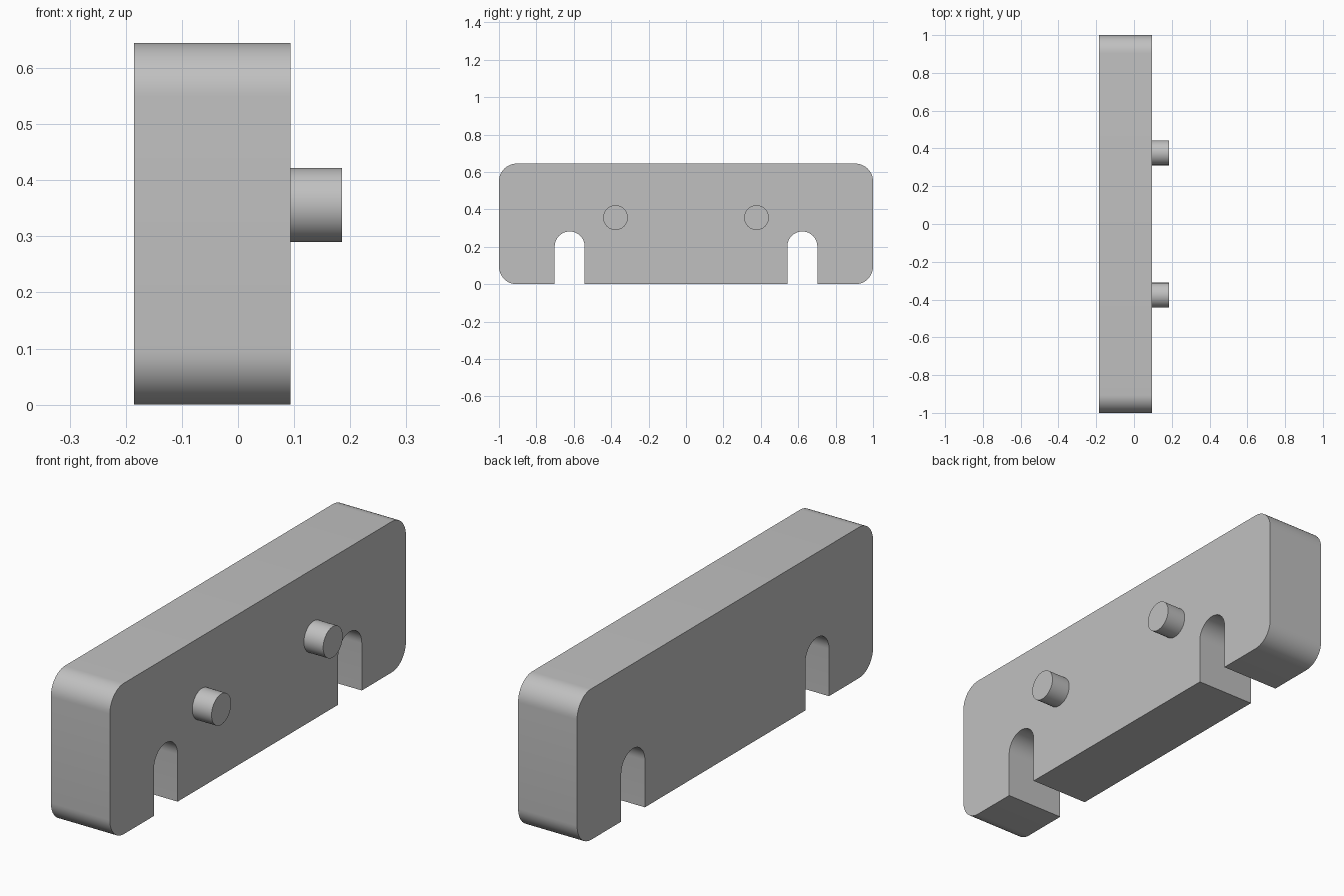
import bpy
import bmesh
from math import sin, cos, pi, radians
from mathutils import Vector

cube = bpy.data.objects.get("Cube")
if cube:
    bpy.data.objects.remove(cube, do_unlink=True)

BACK, FACE, TIP = -0.185, 0.094, 0.185   # x of plate back, plate face, peg ends
HEIGHT, CORNER = 0.645, 0.095
SLOT_Y, SLOT_R, SLOT_TOP = 0.622, 0.08, 0.282
PEG_Y, PEG_Z, PEG_R = 0.377, 0.356, 0.066

grey = bpy.data.materials.new("plain grey")
grey.use_nodes = True
colour = (0.53, 0.53, 0.53, 1)
grey.diffuse_color = colour
grey.node_tree.nodes["Principled BSDF"].inputs["Base Color"].default_value = colour


def arc(y, z, radius, start, end, steps):
    """Points on an arc in the y-z plane, angles in degrees."""
    angles = [radians(start + (end - start) * i / steps) for i in range(steps + 1)]
    return [(y + radius * cos(a), z + radius * sin(a)) for a in angles]


def extrude_profile(name, points, x0, x1):
    """Solid with a y-z outline, running from x0 to x1."""
    bm = bmesh.new()
    face = bm.faces.new([bm.verts.new((x0, y, z)) for y, z in points])
    new = bmesh.ops.extrude_face_region(bm, geom=[face])["geom"]
    verts = [g for g in new if isinstance(g, bmesh.types.BMVert)]
    bmesh.ops.translate(bm, verts=verts, vec=Vector((x1 - x0, 0, 0)))
    bmesh.ops.recalc_face_normals(bm, faces=bm.faces)
    mesh = bpy.data.meshes.new(name)
    bm.to_mesh(mesh)
    bm.free()
    mesh.materials.append(grey)
    obj = bpy.data.objects.new(name, mesh)
    bpy.context.collection.objects.link(obj)
    bpy.ops.object.select_all(action="DESELECT")
    obj.select_set(True)
    bpy.context.view_layer.objects.active = obj
    bpy.ops.object.shade_smooth_by_angle(angle=radians(30))
    return obj


# Rounded plate with two arched slots open at the bottom
def slot(y):
    arch = arc(y, SLOT_TOP - SLOT_R, SLOT_R, 180, 0, 24)
    return [(y - SLOT_R, 0)] + arch + [(y + SLOT_R, 0)]


side = 1 - CORNER
outline = arc(-side, CORNER, CORNER, 180, 270, 12)
outline += slot(-SLOT_Y) + slot(SLOT_Y)
outline += arc(side, CORNER, CORNER, 270, 360, 12)
outline += arc(side, HEIGHT - CORNER, CORNER, 0, 90, 12)
outline += arc(-side, HEIGHT - CORNER, CORNER, 90, 180, 12)
extrude_profile("slotted_plate", outline, BACK, FACE)

# Round pegs on the plate face
for name, y in (("front_peg", -PEG_Y), ("back_peg", PEG_Y)):
    circle = arc(y, PEG_Z, PEG_R, 0, 360, 48)[:-1]
    extrude_profile(name, circle, FACE, TIP)
